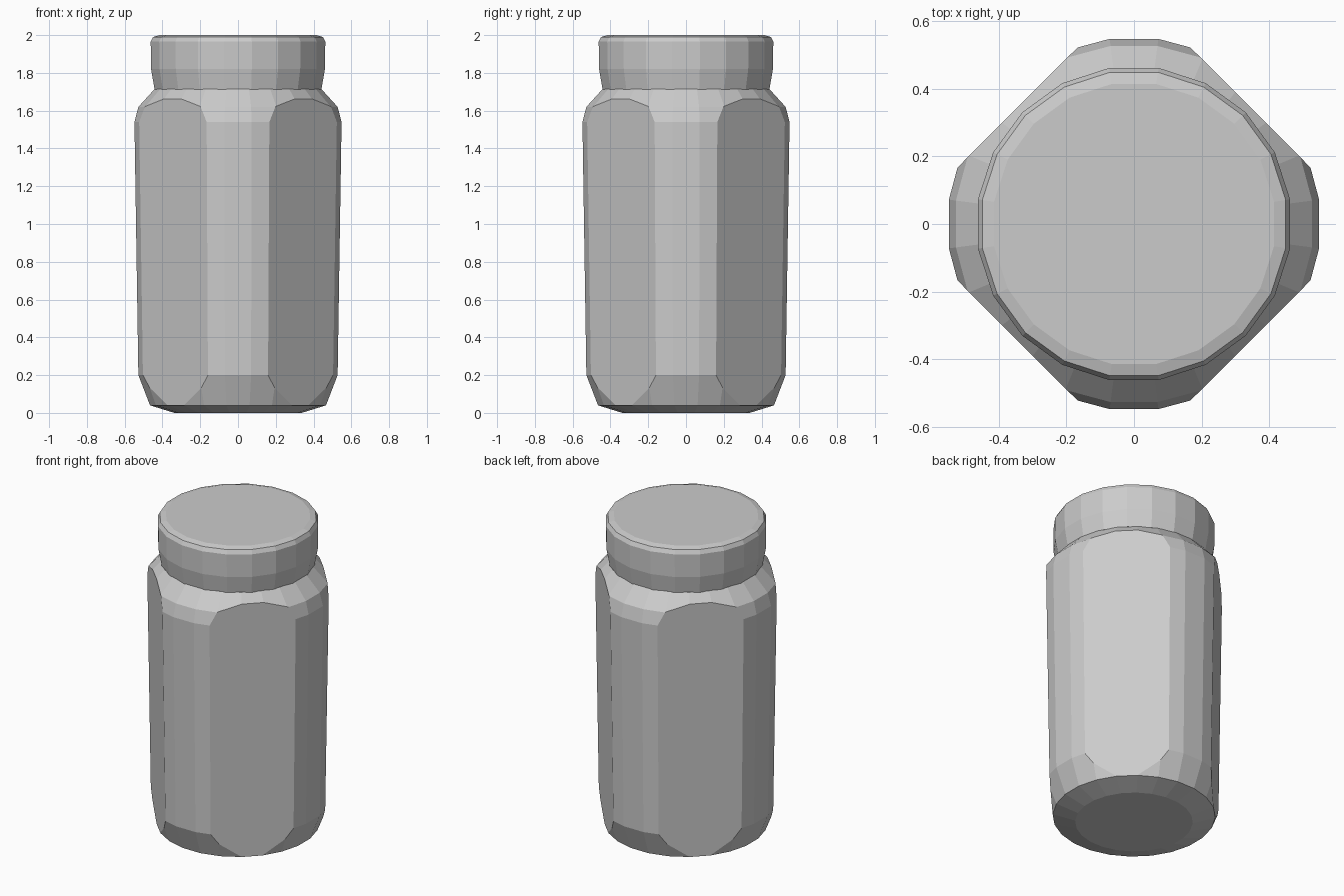
import bpy
import bmesh
from math import cos, sin, pi
from mathutils import Vector

cube = bpy.data.objects.get("Cube")
if cube:
    bpy.data.objects.remove(cube, do_unlink=True)

grey = bpy.data.materials.new("plain grey")
grey.use_nodes = True
grey.diffuse_color = (0.6, 0.6, 0.6, 1)
grey.node_tree.nodes["Principled BSDF"].inputs["Base Color"].default_value = (0.6, 0.6, 0.6, 1)


def turn(profile, sides):
    """Closed turned solid from (radius, height) pairs, bottom to top."""
    bm = bmesh.new()
    rings = []
    for r, z in profile:
        angles = [2 * pi * (i + 0.5) / sides for i in range(sides)]
        rings.append([bm.verts.new((r * cos(a), r * sin(a), z)) for a in angles])
    for low, high in zip(rings, rings[1:]):
        for i in range(sides):
            j = (i + 1) % sides
            bm.faces.new((low[i], low[j], high[j], high[i]))
    bm.faces.new(rings[0][::-1])
    bm.faces.new(rings[-1])
    return bm


def finish(bm, name):
    bmesh.ops.recalc_face_normals(bm, faces=bm.faces)
    mesh = bpy.data.meshes.new(name)
    bm.to_mesh(mesh)
    bm.free()
    mesh.materials.append(grey)
    obj = bpy.data.objects.new(name, mesh)
    bpy.context.collection.objects.link(obj)


# Jar body: turned form with four slightly tapered flats sliced diagonally
body = turn([(0.34, 0), (0.47, 0.04), (0.532, 0.2), (0.553, 1.54),
             (0.532, 1.62), (0.445, 1.715)], 24)
for k in range(4):
    a = pi / 4 + k * pi / 2
    out = Vector((cos(a), sin(a), 0))
    cut = bmesh.ops.bisect_plane(
        body, geom=body.verts[:] + body.edges[:] + body.faces[:], dist=1e-5,
        plane_co=out * 0.478 + Vector((0, 0, 0.875)),
        plane_no=out - Vector((0, 0, 0.014)), clear_outer=True)
    rim = [e for e in cut["geom_cut"] if isinstance(e, bmesh.types.BMEdge)]
    bmesh.ops.edgeloop_fill(body, edges=rim)
finish(body, "jar_body")

# Lid: flared at the lower edge, softened at the top rim
lid = turn([(0.447, 1.712), (0.466, 1.82), (0.468, 1.965),
            (0.455, 1.99), (0.42, 2.0)], 20)
finish(lid, "lid")
